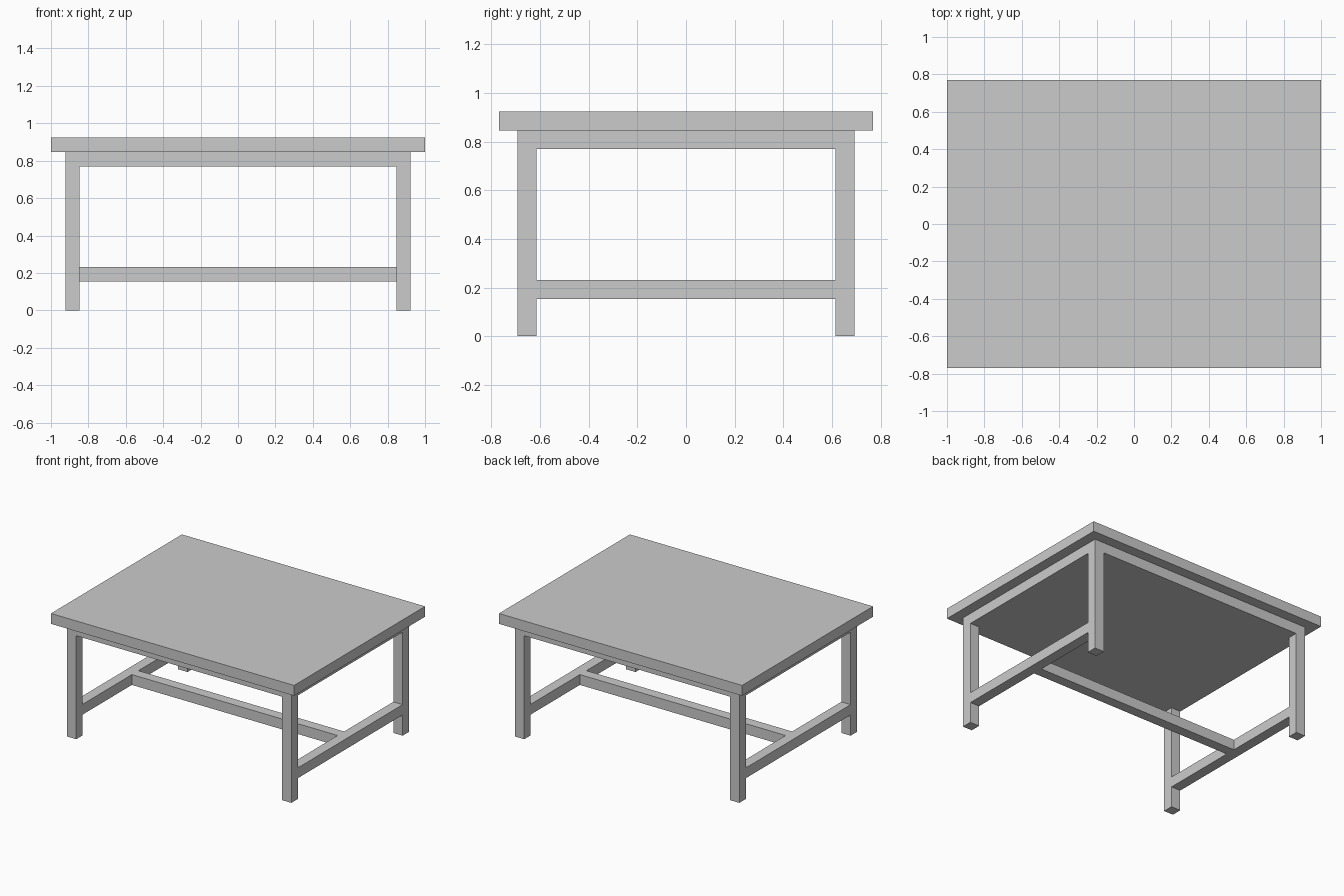
import bpy

if "Cube" in bpy.data.objects:
    bpy.data.objects.remove(bpy.data.objects["Cube"])

U = 2 / 26  # the table is laid out on a 26 x 20 x 12 module


def box(name, x, y, z):
    """Box from (min, max) module ranges on each axis."""
    ranges = (x, y, z)
    bpy.ops.mesh.primitive_cube_add(size=1, location=[U * (a + b) / 2 for a, b in ranges])
    ob = bpy.context.object
    ob.name = name
    ob.scale = [U * (b - a) for a, b in ranges]
    bpy.ops.object.transform_apply(location=False, rotation=False, scale=True)
    return ob


# Tabletop and the solid, slightly inset support panel below it
box("tabletop", (-13, 13), (-10, 10), (11, 12))
box("support_panel", (-12, 12), (-9, 9), (10, 11))

# Square corner legs, flush with the support panel
for side, sx in (("left", -1), ("right", 1)):
    xr = sorted((sx * 11, sx * 12))
    for end, sy in (("front", -1), ("back", 1)):
        box(f"{end}_{side}_leg", xr, sorted((sy * 8, sy * 9)), (0, 10))
    # Side stretcher between front and back legs
    box(f"{side}_stretcher", xr, (-8, 8), (2, 3))

# Long centre stretcher joining the two side stretchers
box("centre_stretcher", (-11, 11), (-0.5, 0.5), (2, 3))
